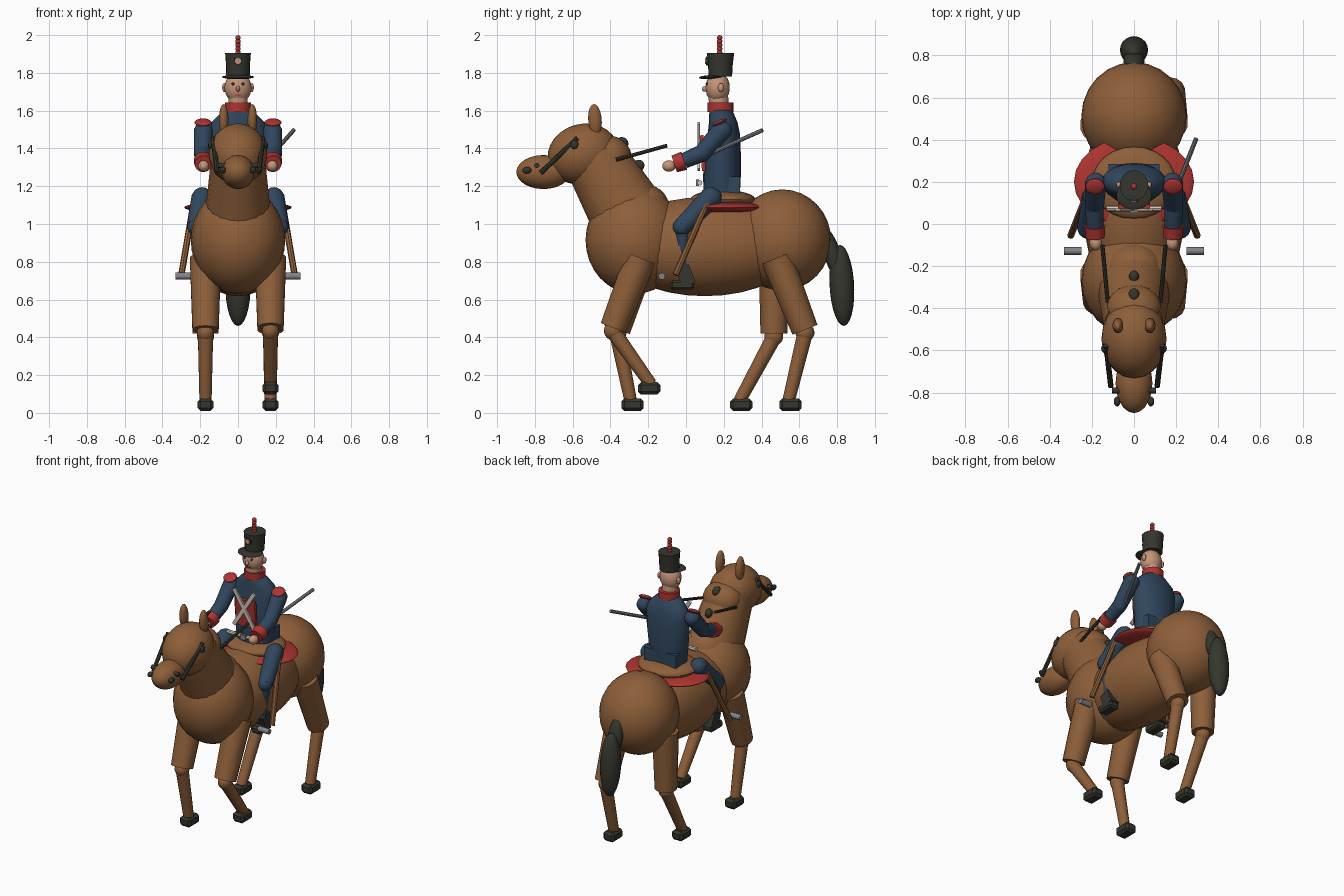
import bpy, bmesh, math
from mathutils import Vector, Matrix

cube = bpy.data.objects.get("Cube")
if cube:
    bpy.data.objects.remove(cube, do_unlink=True)


def material(name, r, g, b):
    m = bpy.data.materials.new(name)
    m.use_nodes = True
    m.diffuse_color = (r, g, b, 1)
    m.node_tree.nodes["Principled BSDF"].inputs["Base Color"].default_value = (r, g, b, 1)
    return m


BROWN = material("chestnut brown", .27, .115, .042)
BLUE = material("navy blue", .03, .062, .11)
RED = material("red", .42, .035, .03)
DARK = material("charcoal", .036, .037, .027)
SKIN = material("skin", .56, .3, .19)
STEEL = material("steel grey", .22, .23, .25)
WHITE = material("off white", .62, .58, .5)


def finish(name, bm, mat, smooth=True):
    mesh = bpy.data.meshes.new(name)
    bmesh.ops.recalc_face_normals(bm, faces=bm.faces)
    for f in bm.faces:
        f.smooth = smooth
    bm.to_mesh(mesh)
    bm.free()
    obj = bpy.data.objects.new(name, mesh)
    bpy.context.collection.objects.link(obj)
    mesh.materials.append(mat)
    if smooth:
        bpy.ops.object.select_all(action='DESELECT')
        bpy.context.view_layer.objects.active = obj
        obj.select_set(True)
        bpy.ops.object.shade_smooth_by_angle(angle=math.radians(40))
    return obj


def ball(name, mat, at, radii, tilt=0, segs=20):
    """Ellipsoid; tilt turns it about x, in degrees."""
    bm = bmesh.new()
    m = Matrix.Translation(at) @ Matrix.Rotation(math.radians(tilt), 4, 'X') @ Matrix.Diagonal((*radii, 1))
    bmesh.ops.create_uvsphere(bm, u_segments=segs, v_segments=max(6, segs * 2 // 3), radius=1, matrix=m)
    return finish(name, bm, mat)


def box(name, mat, at, size, tilt=0, turn=0, bevel=0):
    bm = bmesh.new()
    bmesh.ops.create_cube(bm, size=1, matrix=Matrix.Diagonal((*size, 1)))
    if bevel:
        bmesh.ops.bevel(bm, geom=bm.edges[:], offset=bevel, segments=1, affect='EDGES')
    m = Matrix.Translation(at) @ Matrix.Rotation(math.radians(turn), 4, 'Y') @ Matrix.Rotation(math.radians(tilt), 4, 'X')
    bm.transform(m)
    return finish(name, bm, mat, False)


def rod(name, mat, a, b, r1, r2=None, flat=1, segs=14):
    """Tapered cylinder from a to b, optionally narrowed sideways."""
    a, b = Vector(a), Vector(b)
    d = b - a
    bm = bmesh.new()
    bmesh.ops.create_cone(bm, cap_ends=True, segments=segs, radius1=r1,
                          radius2=r1 if r2 is None else r2, depth=d.length)
    z = d.normalized()
    x = Vector((1, 0, 0)) if abs(z.x) < .9 else Vector((0, 1, 0))
    x = (x - z * x.dot(z)).normalized()
    rot = Matrix((x, z.cross(x), z)).transposed().to_4x4()
    bm.transform(Matrix.Translation((a + b) / 2) @ rot @ Matrix.Diagonal((flat, 1, 1, 1)))
    return finish(name, bm, mat)


def loft(name, mat, rings, segs=20):
    """Stacked ellipses given as (z, x radius, y radius, y centre)."""
    bm = bmesh.new()
    loops = []
    for z, rx, ry, cy in rings:
        angles = [math.tau * i / segs for i in range(segs)]
        loops.append([bm.verts.new((rx * math.cos(t), cy + ry * math.sin(t), z)) for t in angles])
    for lo, hi in zip(loops, loops[1:]):
        for i in range(segs):
            j = (i + 1) % segs
            bm.faces.new((lo[i], lo[j], hi[j], hi[i]))
    bm.faces.new(loops[0])
    bm.faces.new(loops[-1])
    return finish(name, bm, mat)


SIDES = (("left", 1), ("right", -1))

# Horse body, neck and head
ball("barrel", BROWN, (0, .1, .88), (.245, .5, .262), segs=24)
ball("chest", BROWN, (0, -.27, .915), (.25, .262, .285), segs=24)
ball("rump", BROWN, (0, .51, .915), (.25, .258, .268), segs=24)
rod("neck", BROWN, (0, -.32, 1.07), (0, -.49, 1.36), .2, .165, .86, 20)
ball("withers", BROWN, (0, -.22, 1.09), (.14, .13, .12))
ball("head", BROWN, (0, -.545, 1.37), (.155, .19, .16), 15)
ball("nape", BROWN, (0, -.4, 1.36), (.13, .115, .105), -30)
ball("muzzle", BROWN, (0, -.755, 1.275), (.088, .143, .09))
ball("mane_upper", DARK, (0, -.34, 1.425), (.028, .035, .035))
ball("mane_lower", DARK, (0, -.25, 1.31), (.024, .03, .03))

# Tail
ball("tail_base", DARK, (0, .775, .84), (.05, .045, .15), 18)
ball("tail", DARK, (0, .825, .675), (.067, .065, .215), 3)

# Bridle bit
rod("bit", DARK, (-.105, -.79, 1.31), (.105, -.79, 1.31), .014)

for side, s in SIDES:
    ball(side + "_horse_ear", BROWN, (s * .076, -.482, 1.55), (.026, .036, .085), 4, 14)
    ball(side + "_horse_eye", DARK, (s * .138, -.59, 1.42), (.018, .022, .025), 0, 12)
    ball(side + "_nostril", DARK, (s * .08, -.842, 1.285), (.016, .024, .018), 0, 12)
    rod(side + "_bridle_strap", DARK, (s * .11, -.77, 1.27), (s * .132, -.575, 1.455), .013, segs=8)
    rod(side + "_rein", DARK, (s * .125, -.37, 1.34), (s * .15, -.1, 1.415), .01, segs=8)

# Horse legs: hip, knee, hoof as (y, z)
LEGS = (
    ("left_front", .172, (-.24, .82), (-.385, .45), (-.195, .13)),
    ("right_front", -.172, (-.24, .82), (-.365, .44), (-.283, .043)),
    ("left_hind", .172, (.48, .82), (.63, .44), (.553, .043)),
    ("right_hind", -.172, (.47, .82), (.465, .42), (.293, .043)),
)
for name, x, hip, knee, hoof in LEGS:
    rod(name + "_upper_leg", BROWN, (x, *hip), (x, *knee), .085, .071)
    ball(name + "_knee", BROWN, (x, knee[0], knee[1] - .015), (.046, .05, .05), 0, 14)
    ankle = (x, hoof[0] + (.02 if x > 0 and hoof[0] < 0 else 0) - .01, hoof[1] + .02)
    rod(name + "_lower_leg", BROWN, (x, knee[0], knee[1] - .02), ankle, .041, .033)
    box(name + "_hoof", DARK, (x, *hoof), (.084, .118, .066), bevel=.016)

# Saddle and cloth
ball("saddle_cloth", RED, (0, .2, 1.088), (.285, .215, .032), segs=24)
ball("saddle", BROWN, (0, .195, 1.13), (.2, .172, .05), segs=24)

# Rider torso
loft("coat", BLUE, ((1.15, .125, .095, .19), (1.25, .135, .1, .19), (1.38, .15, .095, .195),
                    (1.48, .155, .085, .2), (1.54, .14, .075, .197), (1.585, .095, .065, .188),
                    (1.61, .06, .055, .183)))
box("chest_panel", RED, (0, .088, 1.375), (.15, .02, .19), 4)
for side, s in SIDES:
    box(side + "_cross_belt", WHITE, (0, .067, 1.41), (.026, .012, .29), 0, s * 32)
    box(side + "_coat_tail", BLUE, (s * .064, .245, 1.208), (.115, .08, .088))
rod("waist_belt", WHITE, (-.13, .073, 1.218), (.13, .073, 1.218), .014, segs=8)
box("belt_buckle", STEEL, (0, .06, 1.218), (.04, .016, .034))
rod("collar", RED, (0, .183, 1.592), (0, .183, 1.642), .068, .068, segs=20)

# Rider head
rod("neck_skin", SKIN, (0, .175, 1.62), (0, .17, 1.69), .052)
ball("face", SKIN, (0, .168, 1.722), (.071, .064, .082))
ball("nose", SKIN, (0, .1, 1.715), (.012, .016, .015), 0, 10)
box("mouth", RED, (0, .113, 1.682), (.03, .008, .006))

# Tall hat
loft("hat", DARK, ((1.782, .062, .062, .182), (1.85, .064, .066, .182), (1.905, .068, .072, .183)))
ball("hat_peak", DARK, (0, .135, 1.778), (.085, .068, .011), 3)
rod("hat_badge_rim", DARK, (0, .125, 1.863), (0, .106, 1.863), .023)
rod("hat_badge", SKIN, (0, .12, 1.863), (0, .101, 1.863), .016)
for i in range(5):
    ball(f"plume_{i + 1}", RED, (0, .178, 1.908 + i * .0195), (.015, .015, .014), 0, 10)

# Rider limbs and tack on each side
for side, s in SIDES:
    ball(side + "_ear", SKIN, (s * .073, .185, 1.722), (.012, .016, .024), 0, 10)
    ball(side + "_eye", DARK, (s * .026, .111, 1.742), (.009, .007, .008), 0, 8)
    shoulder, elbow = (s * .182, .19, 1.495), (s * .188, .085, 1.375)
    wrist, cuff = (s * .185, -.01, 1.335), (s * .184, -.062, 1.318)
    ball(side + "_shoulder", BLUE, shoulder, (.05, .055, .05), 0, 14)
    rod(side + "_upper_arm", BLUE, shoulder, elbow, .052, .046)
    ball(side + "_elbow", BLUE, elbow, (.046, .047, .047), 0, 14)
    rod(side + "_forearm", BLUE, elbow, wrist, .046, .041)
    rod(side + "_cuff", RED, wrist, cuff, .05, .046)
    ball(side + "_hand", SKIN, (s * .182, -.09, 1.307), (.03, .036, .03), 0, 12)
    ball(side + "_epaulette", RED, (s * .185, .178, 1.537), (.046, .042, .014), 25, 14)
    hip, knee = (s * .19, .13, 1.14), (s * .222, -.02, .985)
    ball(side + "_hip", BLUE, hip, (.055, .06, .055), 0, 14)
    rod(side + "_thigh", BLUE, hip, knee, .057, .049)
    ball(side + "_thigh_end", BLUE, knee, (.047, .05, .048), 0, 14)
    rod(side + "_shin", BLUE, knee, (s * .19, -.01, .74), .035, .03)
    box(side + "_boot_shaft", DARK, (s * .195, -.002, .725), (.07, .075, .1), 22)
    box(side + "_boot_foot", DARK, (s * .192, -.02, .677), (.075, .125, .05), bevel=.012)
    rod(side + "_stirrup_strap", BROWN, (s * .235, .11, 1.11), (s * .3, -.055, .73), .017, segs=8)
    rod(side + "_stirrup", STEEL, (s * .25, -.128, .724), (s * .332, -.128, .724), .018, segs=12)

# Sword
rod("sword", STEEL, (.19, .14, 1.378), (.295, .405, 1.497), .011, segs=8)
